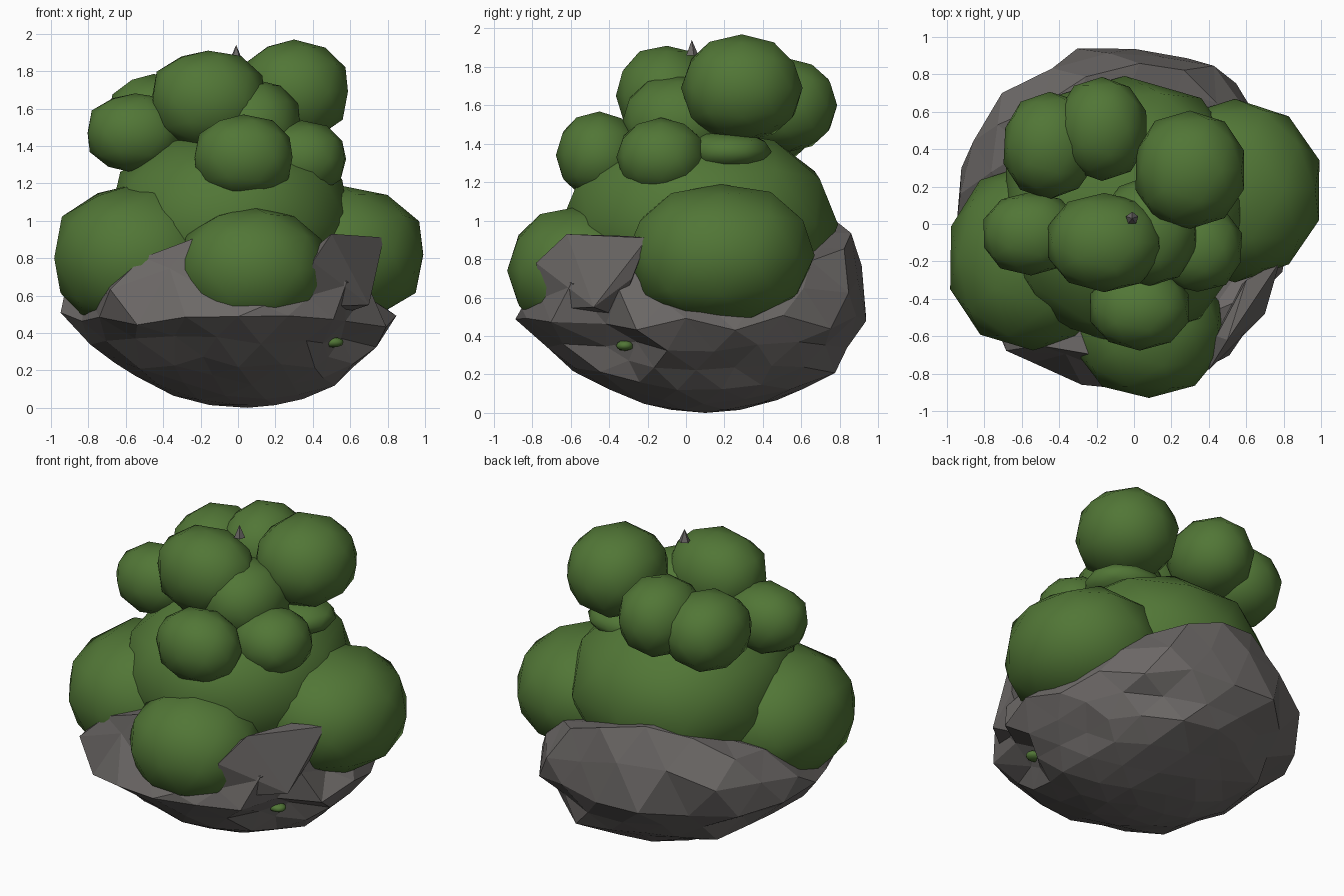
import bpy
import bmesh
import math
import random
from mathutils import Vector, noise
from mathutils.bvhtree import BVHTree

random.seed(4)
cube = bpy.data.objects.get("Cube")
if cube:
    bpy.data.objects.remove(cube, do_unlink=True)


def material(name, rgb):
    m = bpy.data.materials.new(name)
    m.use_nodes = True
    m.diffuse_color = (*rgb, 1)
    bsdf = next(n for n in m.node_tree.nodes if n.type == "BSDF_PRINCIPLED")
    bsdf.inputs["Base Color"].default_value = (*rgb, 1)
    bsdf.inputs["Roughness"].default_value = 0.9
    return m


leaf_green = material("leaf green", (0.083, 0.182, 0.037))
rock_grey = material("rock grey", (0.15, 0.139, 0.134))


def finish(bm, name, mat, smooth):
    mesh = bpy.data.meshes.new(name)
    for f in bm.faces:
        f.smooth = smooth
    bm.to_mesh(mesh)
    bm.free()
    mesh.materials.append(mat)
    obj = bpy.data.objects.new(name, mesh)
    bpy.context.collection.objects.link(obj)
    return obj


def foliage(name, centre, radii):
    """Low-poly, smooth-shaded leaf clump, slightly boxy and uneven."""
    bm = bmesh.new()
    bmesh.ops.create_icosphere(bm, subdivisions=2, radius=1.02)
    for v in bm.verts:
        uneven = random.uniform(0.98, 1.02)
        d = [math.copysign(abs(k) ** 0.93, k) * uneven for k in v.co]
        v.co = Vector(c + r * k for c, r, k in zip(centre, radii, d))
    return finish(bm, name, leaf_green, True)


# Leaf clumps: name, centre, radii
CLUMPS = [
    ("core_foliage", (-0.05, 0.08, 0.98), (0.66, 0.71, 0.5)),
    ("front_foliage", (0.08, -0.55, 0.74), (0.4, 0.38, 0.33)),
    ("left_foliage", (0.54, 0.18, 0.82), (0.47, 0.48, 0.37)),
    ("right_foliage", (-0.54, -0.18, 0.8), (0.45, 0.49, 0.39)),
    ("top_front_foliage", (-0.16, -0.1, 1.65), (0.31, 0.26, 0.26)),
    ("top_left_foliage", (0.3, 0.29, 1.69), (0.3, 0.31, 0.27)),
    ("upper_right_foliage", (-0.55, -0.05, 1.47), (0.26, 0.22, 0.21)),
    ("upper_front_foliage", (0.03, -0.45, 1.34), (0.27, 0.22, 0.22)),
    ("upper_left_foliage", (0.34, -0.13, 1.33), (0.24, 0.23, 0.2)),
    ("back_foliage", (-0.17, 0.51, 1.6), (0.24, 0.27, 0.24)),
    ("back_right_foliage", (-0.45, 0.42, 1.54), (0.25, 0.28, 0.24)),
    ("middle_foliage", (0.08, -0.04, 1.51), (0.26, 0.29, 0.24)),
    ("inner_foliage", (0.25, 0.22, 1.36), (0.26, 0.22, 0.1)),
]
for clump in CLUMPS:
    foliage(*clump)

# Rock bowl: outer radius and rim height at even steps around, starting at +x
RIM = [(0.82, 0.58), (0.84, 0.6), (0.93, 0.74), (0.97, 0.86),
       (0.97, 0.92), (0.95, 1.0), (0.95, 0.9), (0.95, 0.8),
       (0.96, 0.62), (0.91, 0.58), (0.96, 0.74), (0.85, 0.98),
       (0.9, 0.62), (0.9, 0.63), (0.87, 0.8), (0.85, 0.72)]


def rim_at(angle):
    t = (angle / math.tau % 1) * len(RIM)
    i = int(t) % len(RIM)
    a, b = RIM[i], RIM[(i + 1) % len(RIM)]
    k = t - int(t)
    return [p + (q - p) * k for p, q in zip(a, b)]


POCKET = Vector((0.66, -0.41, 0.34))
bm = bmesh.new()
bmesh.ops.create_icosphere(bm, subdivisions=3, radius=1)
for v in bm.verts:
    d = v.co.copy()
    radius, height = rim_at(math.atan2(d.y, d.x))
    flat = Vector((d.x, d.y, 0))
    # Flattened noise gives broad ledges around the stone
    bump = noise.noise(Vector((d.x * 2.2, d.y * 2.2, d.z * 6))) * 0.1
    spread = radius * (1 + bump + random.uniform(-0.045, 0.03))
    offset = Vector()
    if d.z < 0:
        # Conical underside whose lowest point sits towards the back
        z = 0.47 + 0.47 * d.z
        if flat.length > 0:
            flat = flat.normalized() * max(0, 1 + d.z) ** 0.45
        offset = Vector((0.05, 0.1, 0)) * -d.z
    else:
        z = 0.47 + (height - 0.47) * min(1, d.z / 0.5)
    v.co = flat * spread + offset
    v.co.z = max(0, z + random.uniform(-0.045, 0.045) * (1 - abs(d.z)))
    # Hollow under the front left peak
    pull = 0.26 * math.exp(-((v.co - POCKET).length / 0.17) ** 2)
    v.co.x *= 1 - pull
    v.co.y *= 1 - pull
tree = BVHTree.FromBMesh(bm)
finish(bm, "rock_base", rock_grey, False)

# Jagged peak on the front left of the rim
bm = bmesh.new()
for p in [(0.4, -0.78, 0.78), (0.39, -0.72, 0.54), (0.5, -0.62, 0.93),
          (0.78, -0.2, 0.91), (0.72, -0.28, 0.7), (0.7, -0.48, 0.55),
          (0.44, -0.6, 0.88), (0.55, -0.35, 0.5), (0.6, -0.3, 0.92)]:
    bm.verts.new(p)
bmesh.ops.convex_hull(bm, input=bm.verts)
finish(bm, "rock_peak", rock_grey, False)

# Small leaf poking out of the hollow
outward = Vector((0.85, -0.53, 0)).normalized()
hit = tree.ray_cast(outward * 2 + Vector((0, 0, 0.35)), -outward)[0]
foliage("hollow_leaf", hit, (0.055, 0.045, 0.027))

# Tiny stone tip on the crown
bm = bmesh.new()
bmesh.ops.create_cone(bm, segments=5, radius1=0.035, radius2=0, depth=0.08, cap_ends=True)
tip = finish(bm, "stone_tip", rock_grey, False)
tip.location = (-0.01, 0.03, 1.9)
